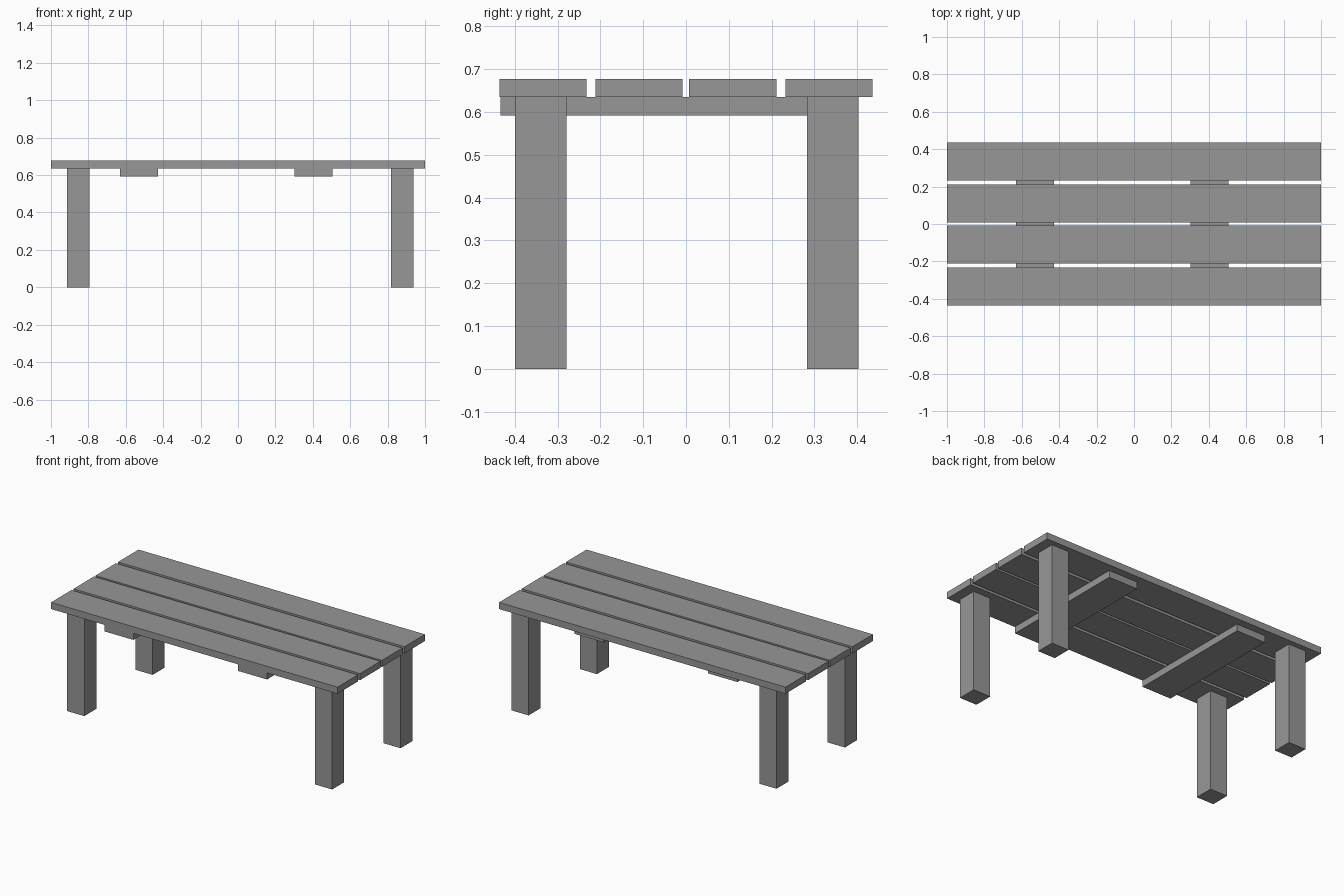
import bpy
import bmesh
from mathutils import Matrix, Vector

if "Cube" in bpy.data.objects:
    bpy.data.objects.remove(bpy.data.objects["Cube"])

# Dark grey paint shared by every part
paint = bpy.data.materials.new("dark_grey")
paint.diffuse_color = (0.31, 0.31, 0.31, 1)
paint.use_nodes = True
paint.node_tree.nodes["Principled BSDF"].inputs["Base Color"].default_value = paint.diffuse_color


def box(name, x, y, z):
    """Box spanning the given (min, max) ranges."""
    lo, hi = Vector((x[0], y[0], z[0])), Vector((x[1], y[1], z[1]))
    bm = bmesh.new()
    bmesh.ops.create_cube(bm, size=1, matrix=Matrix.Diagonal((*(hi - lo), 1)))
    mesh = bpy.data.meshes.new(name)
    bm.to_mesh(mesh)
    bm.free()
    mesh.materials.append(paint)
    obj = bpy.data.objects.new(name, mesh)
    obj.location = (lo + hi) / 2
    bpy.context.collection.objects.link(obj)
    return obj


BRACE_Z, TOP_Z, TOP = 0.592, 0.635, 0.677

# Four long planks of the table top
PLANK_W = 0.204
for i, y in enumerate((-0.436, -0.212, 0.007, 0.232)):
    box(f"plank_{i + 1}", (-1, 1), (y, y + PLANK_W), (TOP_Z, TOP))

# Two cross braces under the planks
for side, x in (("left", -0.63), ("right", 0.303)):
    box(f"{side}_brace", (x, x + 0.203), (-0.433, 0.388), (BRACE_Z, TOP_Z))

# Four square legs
LEG_W = 0.12
for side, x in (("left", -0.914), ("right", 0.817)):
    for end, y in (("front", -0.399), ("back", 0.283)):
        box(f"{end}_{side}_leg", (x, x + LEG_W), (y, y + LEG_W), (0, TOP_Z))
